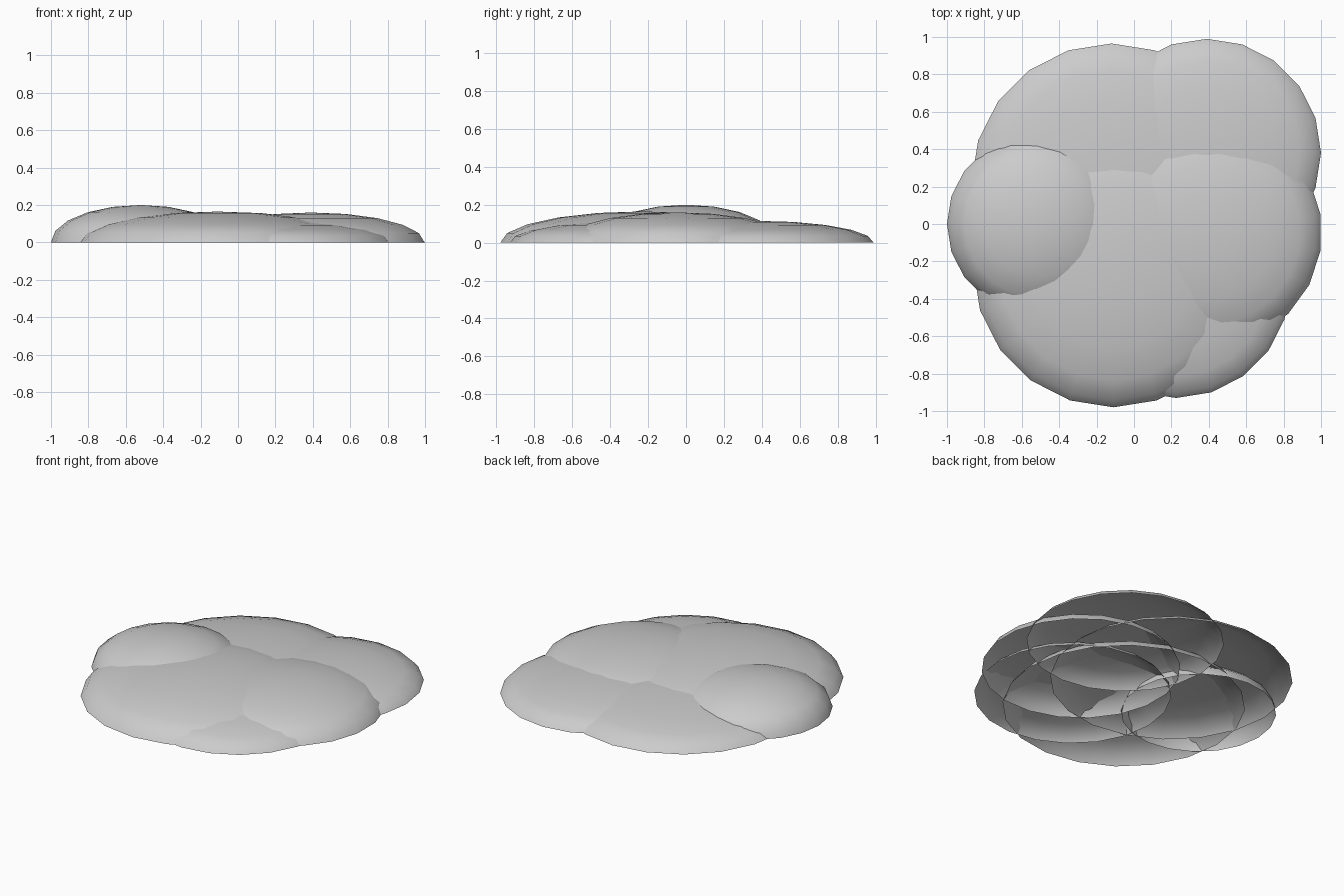
import bpy, bmesh, math
from mathutils import Matrix

if "Cube" in bpy.data.objects:
    bpy.data.objects.remove(bpy.data.objects["Cube"])


def dome(name, x, y, radius, height, turn=0.0):
    """Open, flattened half sphere resting on z = 0."""
    bm = bmesh.new()
    bmesh.ops.create_uvsphere(bm, u_segments=20, v_segments=10, radius=1)
    low = [v for v in bm.verts if v.co.z < -1e-4]
    bmesh.ops.delete(bm, geom=low, context='VERTS')
    bm.transform(Matrix.Translation((x, y, 0))
                 @ Matrix.Diagonal((radius, radius, height, 1))
                 @ Matrix.Rotation(math.radians(turn), 4, 'Z'))
    for f in bm.faces:
        f.smooth = True
    mesh = bpy.data.meshes.new(name)
    bm.to_mesh(mesh)
    bm.free()
    ob = bpy.data.objects.new(name, mesh)
    bpy.context.collection.objects.link(ob)
    return ob


# Overlapping mounds of the pile
dome("left_mound", -0.52, 0.0, 0.48, 0.20)
dome("back_left_mound", -0.12, 0.215, 0.75, 0.118)
dome("front_left_mound", -0.11, -0.23, 0.75, 0.165)
dome("back_right_mound", 0.39, 0.38, 0.61, 0.115)
dome("right_mound", 0.39, -0.045, 0.615, 0.16, turn=9)
dome("front_right_mound", 0.225, -0.32, 0.61, 0.115)
